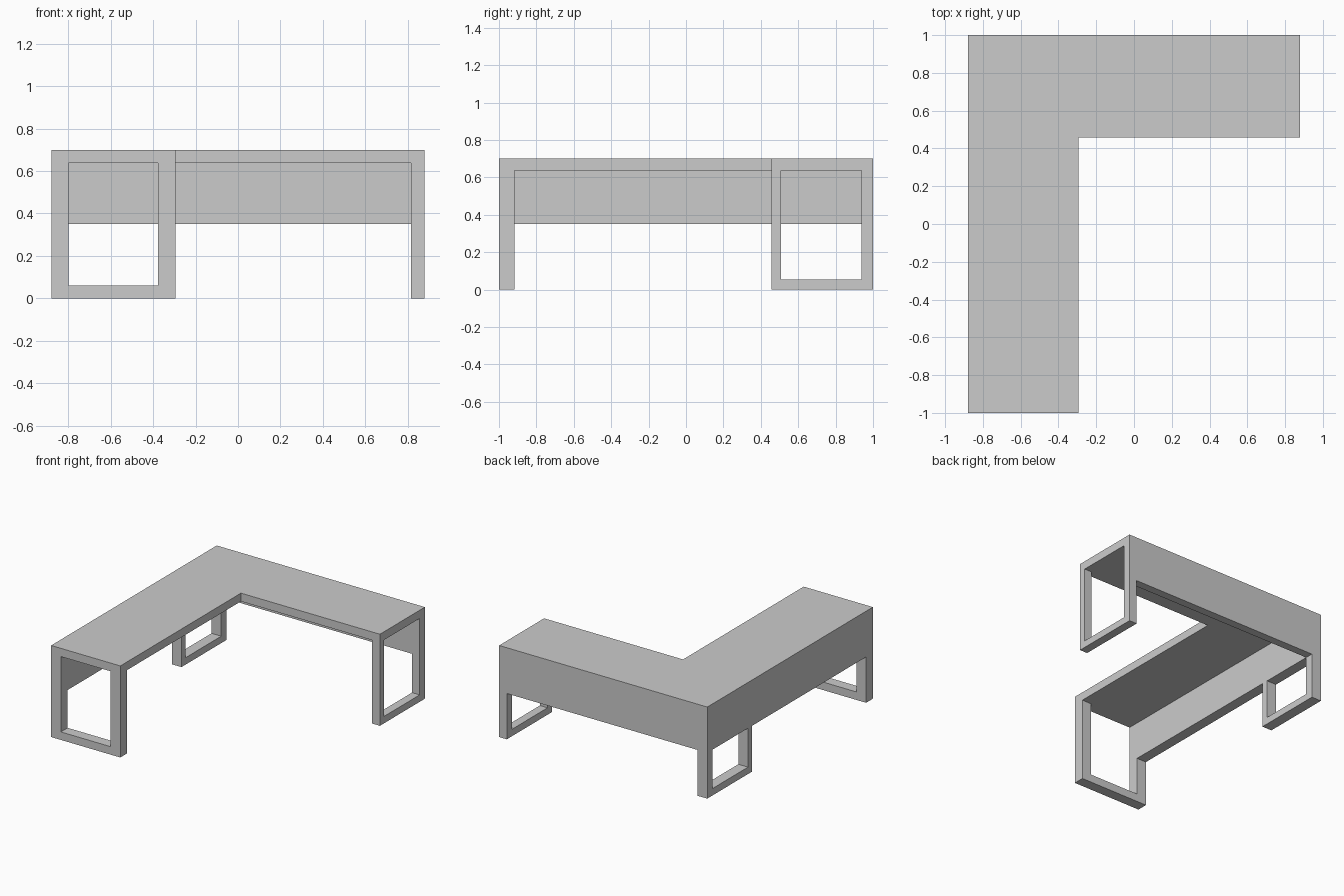
import bpy, bmesh
from mathutils import Vector

if "Cube" in bpy.data.objects:
    bpy.data.objects.remove(bpy.data.objects["Cube"])

W, D = 0.88, 1.0                 # half width, half depth
WING_X, ARM_Y = -0.295, 0.457    # inner edges of the L
TOP, UNDER, PANEL = 0.70, 0.637, 0.35


def extrude(name, points, direction):
    """Closed solid from a planar outline pushed along a direction."""
    bm = bmesh.new()
    face = bm.faces.new([bm.verts.new(p) for p in points])
    res = bmesh.ops.extrude_face_region(bm, geom=[face], use_keep_orig=True)
    verts = [v for v in res["geom"] if isinstance(v, bmesh.types.BMVert)]
    bmesh.ops.translate(bm, verts=verts, vec=Vector(direction))
    bmesh.ops.recalc_face_normals(bm, faces=bm.faces)
    mesh = bpy.data.meshes.new(name)
    bm.to_mesh(mesh)
    bm.free()
    obj = bpy.data.objects.new(name, mesh)
    bpy.context.collection.objects.link(obj)
    return obj


def box(name, x, y, z):
    outline = [(x[0], y[0], z[0]), (x[1], y[0], z[0]), (x[1], y[1], z[0]), (x[0], y[1], z[0])]
    return extrude(name, outline, (0, 0, z[1] - z[0]))


def u_profile(a0, a1, b0, b1, rail, height):
    """Two legs joined by a floor rail: outer a0..a1, opening b0..b1."""
    return [(a0, 0), (a1, 0), (a1, height), (b1, height),
            (b1, rail), (b0, rail), (b0, height), (a0, height)]


# L-shaped desktop
outline = [(-W, -D), (WING_X, -D), (WING_X, ARM_Y), (W, ARM_Y), (W, D), (-W, D)]
extrude("desktop", [(x, y, UNDER) for x, y in outline], (0, 0, TOP - UNDER))

# Front leg frame, under the end of the wing
front = u_profile(-W, WING_X, -0.798, -0.376, 0.061, UNDER)
extrude("front_leg_frame", [(a, -D, z) for a, z in front], (0, 0.082, 0))

# Right and corner leg frames, under the back arm
for name, x, thick, height in (("right_leg_frame", W, -0.065, UNDER),
                               ("corner_leg_frame", -W, 0.082, PANEL)):
    side = u_profile(ARM_Y, D, 0.508, 0.937, 0.053, height)
    extrude(name, [(x, a, z) for a, z in side], (thick, 0, 0))

# Modesty panels along the left and back
box("left_panel", (-W, -0.798), (-0.918, D), (PANEL, UNDER))
box("back_panel", (-0.798, 0.815), (0.937, D), (PANEL, UNDER))
